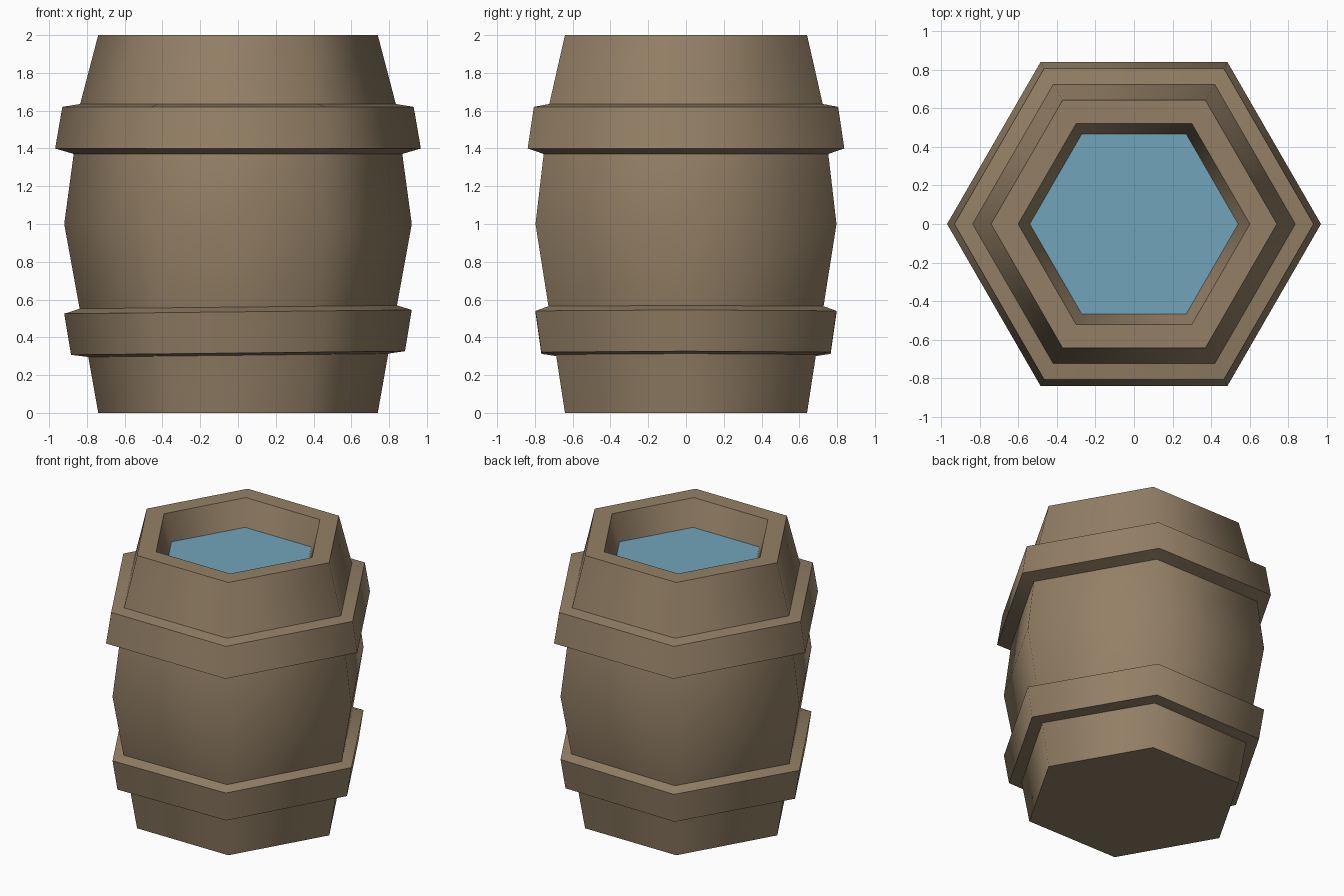
import bpy, math

if "Cube" in bpy.data.objects:
    bpy.data.objects.remove(bpy.data.objects["Cube"])

SIDES = 6


def material(name, rgb):
    m = bpy.data.materials.new(name)
    m.diffuse_color = (*rgb, 1)
    m.use_nodes = True
    m.node_tree.nodes["Principled BSDF"].inputs["Base Color"].default_value = m.diffuse_color
    return m


wood = material("wood", (0.296, 0.216, 0.133))
water_blue = material("water_blue", (0.165, 0.376, 0.491))


def lathe(name, profile, mat, closed=False, soft=(), tilt=0.0):
    """Spin (radius, z) points into a six-sided shell.
    Sides are smooth; every ring edge is sharp unless its index is in soft."""
    n = len(profile)
    verts, faces = [], []
    for r, z in profile:
        for i in range(SIDES):
            a = i * math.tau / SIDES
            x = r * math.cos(a)
            verts.append((x, r * math.sin(a), z + tilt * x))
    for k in range(n if closed else n - 1):
        p, q = k * SIDES, (k + 1) % n * SIDES
        for i in range(SIDES):
            j = (i + 1) % SIDES
            faces.append((p + i, p + j, q + j, q + i))
    if not closed:
        faces.append(tuple(reversed(range(SIDES))))
        faces.append(tuple((n - 1) * SIDES + i for i in range(SIDES)))
    me = bpy.data.meshes.new(name)
    me.from_pydata(verts, [], faces)
    me.materials.append(mat)
    for f in me.polygons:
        f.use_smooth = True
    for e in me.edges:
        a, b = (v // SIDES for v in e.vertices)
        if a == b and a not in soft:
            e.use_edge_sharp = True
    me.update()
    ob = bpy.data.objects.new(name, me)
    bpy.context.collection.objects.link(ob)
    return ob


# Barrel body with a rim and a recessed top
lathe("barrel_body", [
    (0.74, 0), (0.794, 0.305), (0.84, 0.56), (0.92, 1.0),
    (0.87, 1.37), (0.837, 1.63), (0.74, 2.0),
    (0.60, 2.0), (0.538, 1.805)], wood, soft=(3,))

# Hoops; the lower one sits slightly crooked
lathe("upper_hoop", [
    (0.85, 1.365), (0.968, 1.40), (0.93, 1.62), (0.82, 1.638)],
    wood, closed=True)
lathe("lower_hoop", [
    (0.78, 0.303), (0.884, 0.317), (0.92, 0.535), (0.825, 0.565)],
    wood, closed=True, tilt=0.011)

# Water surface
lathe("water", [(0.538, 1.80), (0.54, 1.81)], water_blue)
